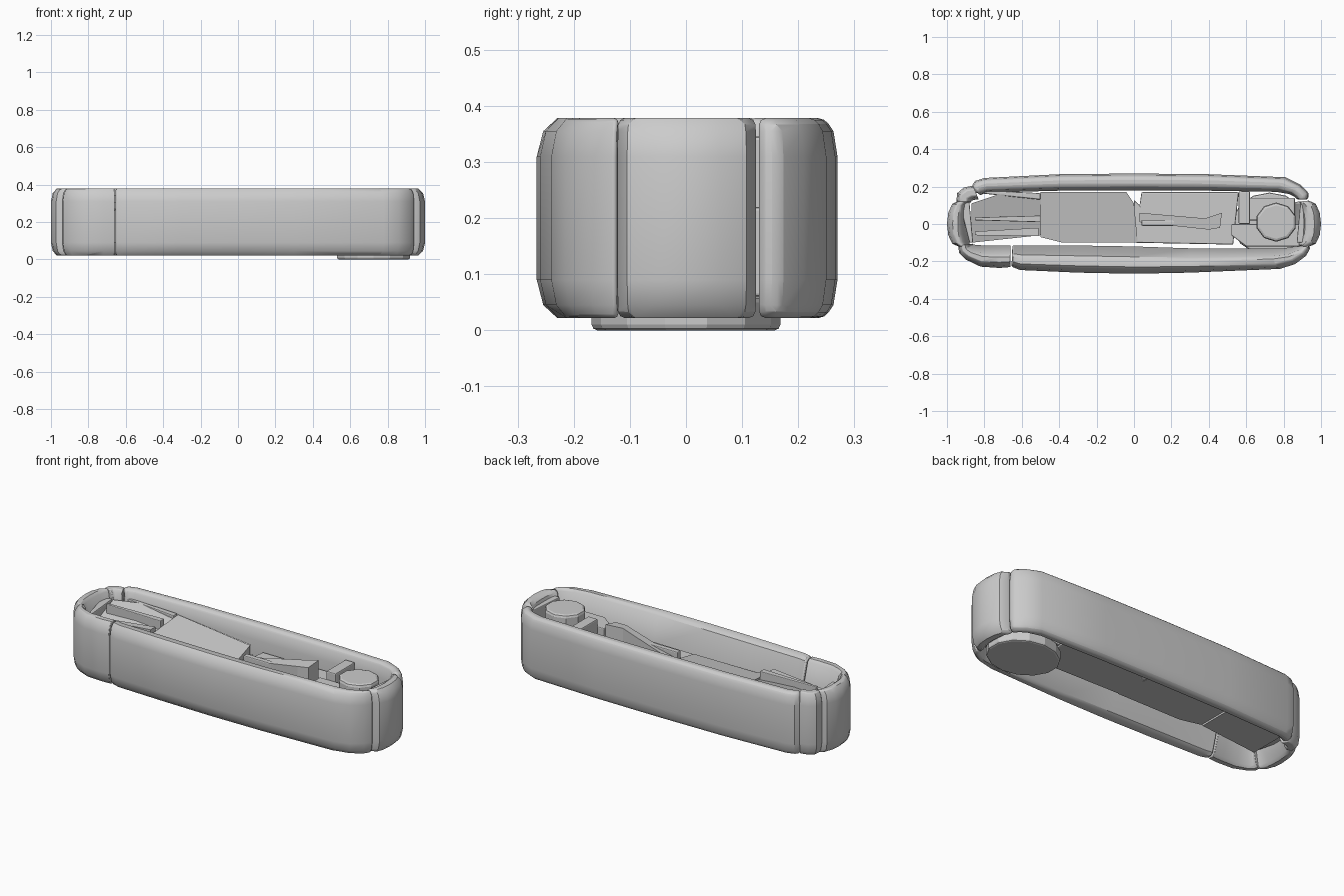
import bpy, bmesh, math
from mathutils import Vector

if "Cube" in bpy.data.objects:
    bpy.data.objects.remove(bpy.data.objects["Cube"])


def finish(name, bm, bevel):
    bmesh.ops.recalc_face_normals(bm, faces=bm.faces)
    me = bpy.data.meshes.new(name)
    bm.to_mesh(me)
    bm.free()
    ob = bpy.data.objects.new(name, me)
    bpy.context.collection.objects.link(ob)
    if bevel:
        m = ob.modifiers.new("bevel", 'BEVEL')
        m.width, m.segments, m.limit_method = bevel, 2, 'ANGLE'
        m.angle_limit = math.radians(50)
    return ob


# Cross-sections (u from outer to inner face, z)
WEDGE = [(0, .09), (0, .31), (.08, .355), (.25, .378), (.48, .378), (.62, .365),
         (1, .22), (1, .18), (.62, .035), (.48, .022), (.25, .022), (.08, .045)]
WALL = [(0, .09), (0, .31), (.08, .355), (.25, .378), (.7, .378), (.85, .36),
        (1, .3), (1, .1), (.85, .04), (.7, .022), (.25, .022), (.08, .045)]


def panel(name, outer, inner, section):
    """Sweep a section along matching outer/inner outlines."""
    bm = bmesh.new()
    rings = []
    for o, i in zip(outer, inner):
        o, i = Vector(o), Vector(i)
        rings.append([bm.verts.new((*o.lerp(i, u), z)) for u, z in section])
    n = len(section)
    for a, b in zip(rings, rings[1:]):
        for k in range(n):
            bm.faces.new((a[k], a[(k + 1) % n], b[(k + 1) % n], b[k]))
    bm.faces.new(rings[0])
    bm.faces.new(rings[-1])
    ob = finish(name, bm, .012)
    bpy.ops.object.select_all(action='DESELECT')
    ob.select_set(True)
    bpy.context.view_layer.objects.active = ob
    bpy.ops.object.shade_smooth_by_angle(angle=math.radians(35))


def prism(name, pts, z0, z1, bevel=.006, top=None):
    """Extrude a plan outline; top optionally gives a height per point."""
    bm = bmesh.new()
    lo = [bm.verts.new((x, y, z0)) for x, y in pts]
    hi = [bm.verts.new((x, y, top[k] if top else z1)) for k, (x, y) in enumerate(pts)]
    n = len(pts)
    bm.faces.new(lo)
    bm.faces.new(hi)
    for k in range(n):
        bm.faces.new((lo[k], lo[(k + 1) % n], hi[(k + 1) % n], hi[k]))
    bmesh.ops.triangulate(bm, faces=[f for f in bm.faces if len(f.verts) == 4 and top])
    return finish(name, bm, bevel)


def rect(x0, x1, y0, y1):
    return [(x0, y0), (x1, y0), (x1, y1), (x0, y1)]


def ellipse(cx, cy, rx, ry, n):
    return [(cx + rx * math.cos(2 * math.pi * (k + .5) / n),
             cy + ry * math.sin(2 * math.pi * (k + .5) / n)) for k in range(n)]


# Outer shell panels
panel("front_panel",
      [(-.655, -.228), (-.61, -.246), (-.3, -.26), (0, -.266), (.3, -.26), (.78, -.24),
       (.86, -.215), (.92, -.17), (.945, -.125)],
      [(-.65, -.115), (-.6, -.115), (-.3, -.115), (0, -.12), (.3, -.13), (.7, -.13),
       (.8, -.13), (.86, -.12), (.88, -.115)], WEDGE)
panel("front_left_panel",
      [(-.66, -.23), (-.72, -.235), (-.82, -.228), (-.9, -.19), (-.935, -.155), (-.94, -.115)],
      [(-.66, -.115), (-.72, -.115), (-.8, -.115), (-.84, -.112), (-.86, -.11), (-.86, -.105)], WEDGE)
panel("back_panel",
      [(.93, .13), (.935, .165), (.89, .21), (.81, .25), (.4, .266), (0, .27), (-.4, .266),
       (-.8, .246), (-.85, .23), (-.87, .2)],
      [(.87, .13), (.86, .145), (.83, .16), (.76, .172), (.4, .178), (0, .18), (-.4, .178),
       (-.78, .168), (-.81, .16), (-.82, .15)], WALL)
panel("back_left_panel",
      [(-.86, .205), (-.91, .195), (-.945, .165), (-.95, .12)],
      [(-.83, .13), (-.85, .13), (-.87, .125), (-.87, .115)], WALL)

# Rounded end caps
for name, s, w in (("left_end_cap", -1, 1.0), ("right_end_cap", 1, .98)):
    panel(name,
          [(s * x, y) for x, y in ((.935, -.122), (.972, -.105), (.993, -.06), (1, 0),
                                   (.993, .06), (.972, .108), (.935, .125))],
          [(s * x * w, y) for x, y in ((.88, -.115), (.88, -.09), (.88, -.05), (.88, 0),
                                       (.88, .05), (.88, .09), (.88, .118))], WEDGE)

# Faceted inner mechanism
prism("left_body", [(-.5, -.07), (-.38, -.1), (.02, -.1), (.0, .11), (-.04, .17), (-.5, .17)],
      .1, .3, 0, top=[.3, .25, .25, .3, .27, .32])
prism("right_body", [(0, -.1), (.53, -.11), (.56, .17), (.04, .17), (.03, .1), (0, .13)], .1, .25)
prism("left_block", [(-.87, -.1), (-.5, -.06), (-.5, .13), (-.72, .16), (-.87, .11)],
      .09, .3, 0, top=[.24, .28, .31, .33, .33])
prism("left_lever", [(-.85, .02), (-.5, .01), (-.5, .045), (-.85, .035)], .2, .345, .004)
prism("left_lower_lever", [(-.85, -.06), (-.51, -.065), (-.51, -.02), (-.85, -.04)],
      .2, .3, 0, top=[.29, .32, .32, .29])
prism("left_upper_lever", [(-.88, .17), (-.5, .13), (-.5, .165), (-.8, .18)], .2, .33)
prism("trigger_bar", [(.03, .01), (.4, -.03), (.46, -.02), (.47, .06), (.38, .03), (.03, .06)],
      .2, .34, 0, top=[.26, .34, .345, .36, .35, .26])
prism("low_bar", rect(.04, .4, -.01, .02), .2, .3)
prism("upright_block", rect(.56, .62, 0, .175), .1, .345)
prism("mount_block", [(.52, -.06), (.6, -.12), (.9, -.12), (.9, 0), (.52, 0)], .06, .3)
prism("back_mount_block", rect(.6, .86, .02, .14), .06, .22)
prism("left_brace", [(-.88, -.1), (-.86, -.1), (-.88, .12), (-.93, .1)], .1, .33)
prism("right_brace", [(.87, -.1), (.91, -.1), (.91, .12), (.89, .12)], .1, .35)

# Pivot post and bottom foot
prism("pivot_post", ellipse(.76, .01, .11, .105, 10), .06, .362, .015)
prism("bottom_foot", ellipse(.725, 0, .2, .168, 14), 0, .06, .01)
